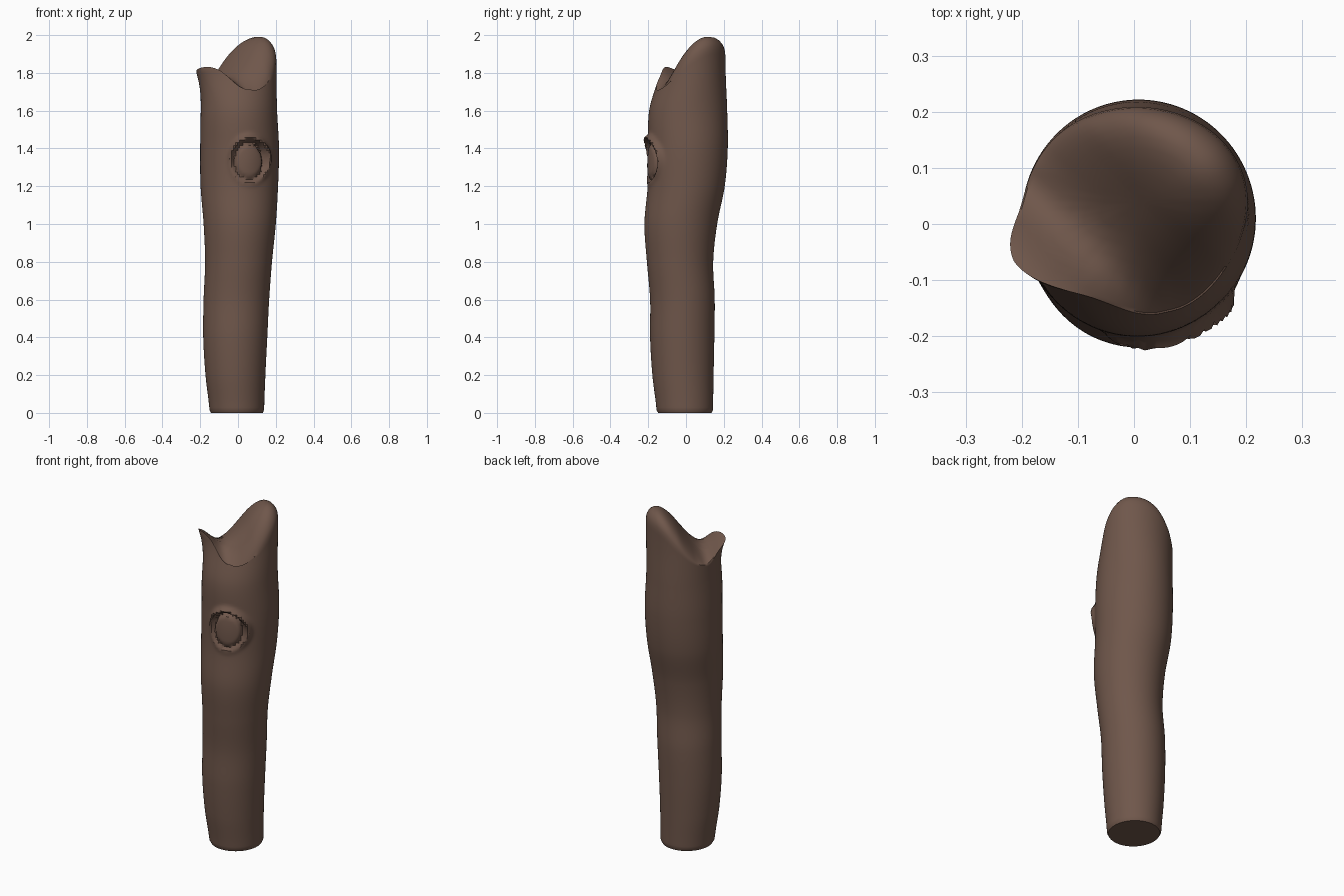
import bpy, bmesh, math

if "Cube" in bpy.data.objects:
    bpy.data.objects.remove(bpy.data.objects["Cube"])

# trunk outline every 0.2 in height: left, right (x) and front, back (y)
LEFT  = [-.15, -.172, -.184, -.182, -.174, -.182, -.198, -.20, -.197, -.193, -.19]
RIGHT = [.138, .145, .155, .165, .18, .20, .212, .217, .207, .203, .203]
FRONT = [-.155, -.178, -.19, -.19, -.207, -.22, -.203, -.20, -.195, -.14, -.12]
BACK  = [.143, .146, .15, .152, .144, .165, .205, .221, .218, .21, .208]
# ridge height of the broken top along the diagonal, as (u, z)
RIDGE = [(-.26, 1.83), (-.20, 1.84), (-.16, 1.82), (-.12, 1.78), (-.08, 1.765), (-.03, 1.80),
         (.02, 1.86), (.08, 1.94), (.13, 1.985), (.17, 2.0), (.26, 1.99)]
SEG, RINGS = 128, 130


def spline(tab, z):
    t = max(0, min(9.9999, z / .2))
    i = int(t)
    f = t - i
    p0, p1, p2, p3 = tab[max(i - 1, 0)], tab[i], tab[i + 1], tab[min(i + 2, 10)]
    return .5 * (2 * p1 + (p2 - p0) * f + (2 * p0 - 5 * p1 + 4 * p2 - p3) * f * f
                 + (3 * p1 - p0 - 3 * p2 + p3) * f ** 3)


def ridge(u):
    u = max(-.2599, min(.2599, u))
    for (a, za), (b, zb) in zip(RIDGE, RIDGE[1:]):
        if a <= u <= b:
            f = (u - a) / (b - a)
            return za + (zb - za) * f


def top_height(x, y):
    u, v = (x + y) / math.sqrt(2), (x - y) / math.sqrt(2)
    z = sum(ridge(u + d) for d in (-.015, 0, .015)) / 3
    return z - (.16 if v > 0 else .06) * (v / .2) ** 2


def gauss(d, w):
    return math.exp(-(d / w) ** 2)


def section(z, a):
    l, r, f, b = (spline(t, z) for t in (LEFT, RIGHT, FRONT, BACK))
    s = 1 - .05 * max(0, 1 - z / .02) ** 2
    cx, cy = (l + r) / 2, (f + b) / 2
    x = cx + (r - l) / 2 * math.cos(a) * s
    y = cy + (b - f) / 2 * math.sin(a) * s
    push = 0
    # flared lip at the left of the broken top
    if z > 1.6:
        lip = gauss(math.atan2(math.sin(a - 3.6), math.cos(a - 3.6)), .5)
        push += .05 * lip * min(1, (z - 1.6) / .22) ** 2
    # knot: sunken ring around an egg-shaped bulge, with a raised brow
    if y < 0:
        dx, dz = (x - .06) / .085, (z - 1.335) / .103
        d = math.hypot(dx, dz)
        up = max(0, min(1, .4 + .6 * dz + .25 * dx))
        push += (.006 + .022 * up) * gauss(d - 1.16, .16)
        push -= (.014 + .022 * up) * gauss(d - .96, .1)
        if d < 1:
            push += .008 * (1 - d * d) - .006 * up
    k = math.hypot(x - cx, y - cy)
    return x + (x - cx) / k * push, y + (y - cy) / k * push


bm = bmesh.new()
angles = [2 * math.pi * i / SEG for i in range(SEG)]
rim_h, rounding = [], []
for a in angles:
    x, y = section(1.82, a)
    rd = .075 * max(0, min(1, ((x + y) / math.sqrt(2) + .05) / .15))
    rounding.append(rd)
    rim_h.append(top_height(x, y) - rd)

# bark rings
rings = []
for k in range(RINGS + 1):
    t = k / RINGS
    ring = []
    for i, a in enumerate(angles):
        z = t * 1.55 / .85 if t < .85 else 0
        z = 1.55 * t / .85 if t <= .85 else 1.55 + (rim_h[i] - 1.55) * (t - .85) / .15
        x, y = section(z, a)
        ring.append(bm.verts.new((x, y, z)))
    rings.append(ring)

# broken top: shrinking rings following the ridge height
rim = [v.co.copy() for v in rings[-1]]
mx, my = 0.01, .04
for s in (.985, .96, .92, .86, .78, .68, .56, .43, .3, .16, .06):
    ring = []
    for i, c in enumerate(rim):
        x, y = mx + (c.x - mx) * s, my + (c.y - my) * s
        drop = rounding[i] * (1 - math.sqrt(1 - s ** 6))
        ring.append(bm.verts.new((x, y, top_height(x, y) - drop)))
    rings.append(ring)

for lo, hi in zip(rings, rings[1:]):
    for i in range(SEG):
        j = (i + 1) % SEG
        bm.faces.new((lo[i], lo[j], hi[j], hi[i]))
bm.faces.new(rings[-1])
bm.faces.new(rings[0][::-1])
bmesh.ops.recalc_face_normals(bm, faces=bm.faces)

me = bpy.data.meshes.new("tree_stump")
bm.to_mesh(me)
bm.free()
trunk = bpy.data.objects.new("tree_stump", me)
bpy.context.collection.objects.link(trunk)

bark = bpy.data.materials.new("brown_bark")
bark.diffuse_color = (.16, .095, .07, 1)
bark.use_nodes = True
bark.node_tree.nodes["Principled BSDF"].inputs["Base Color"].default_value = bark.diffuse_color
me.materials.append(bark)

bpy.context.view_layer.objects.active = trunk
trunk.select_set(True)
bpy.ops.object.shade_smooth_by_angle(angle=math.radians(40))
